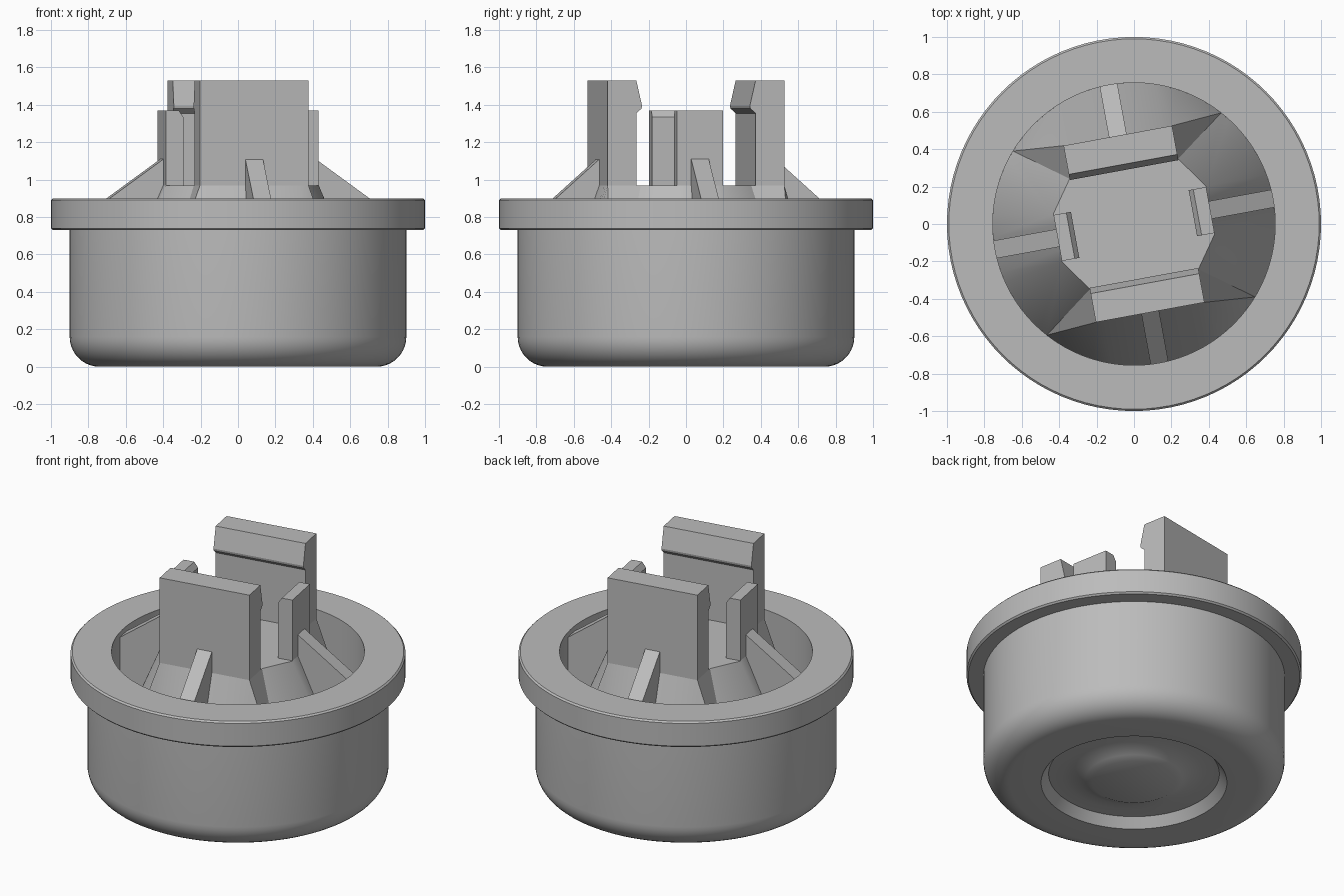
import bpy, bmesh, math
from mathutils import Matrix, Vector

if "Cube" in bpy.data.objects:
    bpy.data.objects.remove(bpy.data.objects["Cube"])

TWIST = math.radians(10.4)   # insert is turned slightly about the axis
R_IN, Z_LOW, Z_DECK = 0.755, 0.2, 0.97

grey = bpy.data.materials.new("grey plastic")
grey.diffuse_color = (0.5, 0.5, 0.5, 1)
grey.use_nodes = True
grey.node_tree.nodes["Principled BSDF"].inputs["Base Color"].default_value = grey.diffuse_color


def finish(name, bm, angle=0.0, smooth=False):
    bmesh.ops.remove_doubles(bm, verts=bm.verts, dist=1e-5)
    bmesh.ops.recalc_face_normals(bm, faces=bm.faces)
    mesh = bpy.data.meshes.new(name)
    bm.to_mesh(mesh)
    bm.free()
    mesh.materials.append(grey)
    ob = bpy.data.objects.new(name, mesh)
    bpy.context.collection.objects.link(ob)
    ob.rotation_euler.z = angle
    if smooth:
        bpy.ops.object.select_all(action='DESELECT')
        ob.select_set(True)
        bpy.context.view_layer.objects.active = ob
        bpy.ops.object.shade_smooth_by_angle(angle=math.radians(30))
    return ob


def lathe(name, profile, steps=96):
    bm = bmesh.new()
    vs = [bm.verts.new((r, 0, z)) for r, z in profile]
    es = [bm.edges.new(p) for p in zip(vs, vs[1:])]
    bmesh.ops.spin(bm, geom=vs + es, cent=(0, 0, 0), axis=(0, 0, 1),
                   angle=math.tau, steps=steps, use_merge=False)
    return finish(name, bm, smooth=True)


def slab(name, outline, half_width, angle):
    """Radial outline (r, z) extruded sideways, then turned about the axis."""
    bm = bmesh.new()
    face = bm.faces.new([bm.verts.new((r, -half_width, z)) for r, z in outline])
    ext = bmesh.ops.extrude_face_region(bm, geom=[face])["geom"]
    bmesh.ops.translate(bm, vec=(0, 2 * half_width, 0),
                        verts=[v for v in ext if isinstance(v, bmesh.types.BMVert)])
    return finish(name, bm, angle + TWIST)


# Cup: central bump, recessed ring, rounded base, flange and inner wall
fillet = [(0.74 + 0.16 * math.sin(t), 0.16 - 0.16 * math.cos(t))
          for t in (math.radians(9 * i) for i in range(11))]
lathe("cup", [(0, 0.005), (0.25, 0.005), (0.29, 0.025), (0.34, 0.045), (0.42, 0.058),
              (0.51, 0.06), (0.555, 0.0)] + fillet +
      [(0.9, 0.73), (0.99, 0.73), (1.0, 0.74), (1.0, 0.89), (0.99, 0.9),
       (R_IN, 0.9), (R_IN, Z_LOW)])

# Core: deck outline lofted down to the round inner wall
quarter = [(0, .415, 0), (10, .415, .13), (41.5, .415, .13), (41.5, .295, .3),
           (41.5, .295, .48), (67, .295, .48), (90, 0, .48)]
loft = []
for (a0, x0, y0), (a1, x1, y1) in zip(quarter, quarter[1:]):
    n = max(1, round((a1 - a0) / 4))
    for i in range(n):
        t = i / n
        loft.append((a0 + (a1 - a0) * t, x0 + (x1 - x0) * t, y0 + (y1 - y0) * t))
loft.append(quarter[-1])
half = loft + [(180 - a, -x, y) for a, x, y in reversed(loft[:-1])]
ring = half[:-1] + [(a + 180, -x, -y) for a, x, y in half[:-1]]
bm = bmesh.new()
top = [bm.verts.new((x, y, Z_DECK)) for a, x, y in ring]
low = [bm.verts.new((R_IN * math.cos(math.radians(a)),
                     R_IN * math.sin(math.radians(a)), Z_LOW)) for a, x, y in ring]
for i in range(len(ring)):
    j = (i + 1) % len(ring)
    quad = []
    for v in (top[i], low[i], low[j], top[j]):
        if all((v.co - q.co).length > 1e-5 for q in quad):
            quad.append(v)
    if len(quad) > 2:
        bm.faces.new(quad)
deck = []
for v in top:
    if not deck or (v.co - deck[-1].co).length > 1e-5:
        deck.append(v)
if (deck[0].co - deck[-1].co).length < 1e-5:
    deck.pop()
bm.faces.new(deck)
finish("core", bm, TWIST, smooth=True)

# Tall hooked clips front and back, short tabs left and right, ribs behind each
clip = [(0.48, Z_DECK), (0.48, 1.53), (0.324, 1.53), (0.293, 1.395), (0.296, 1.38),
        (0.324, 1.355), (0.324, Z_DECK)]
tab = [(0.415, Z_DECK), (0.415, 1.37), (0.345, 1.37), (0.32, 1.335), (0.32, Z_DECK)]
for i, side in enumerate(("right", "back", "left", "front")):
    turn = i * math.pi / 2
    tall = i % 2 == 1
    slab(side + ("_clip" if tall else "_tab"), clip if tall else tab,
         0.295 if tall else 0.125, turn)
    start = 0.479 if tall else 0.414
    slab(side + "_rib", [(start, 0.3), (start, 1.11), (R_IN, 0.865), (R_IN, 0.3)],
         0.048, turn)
